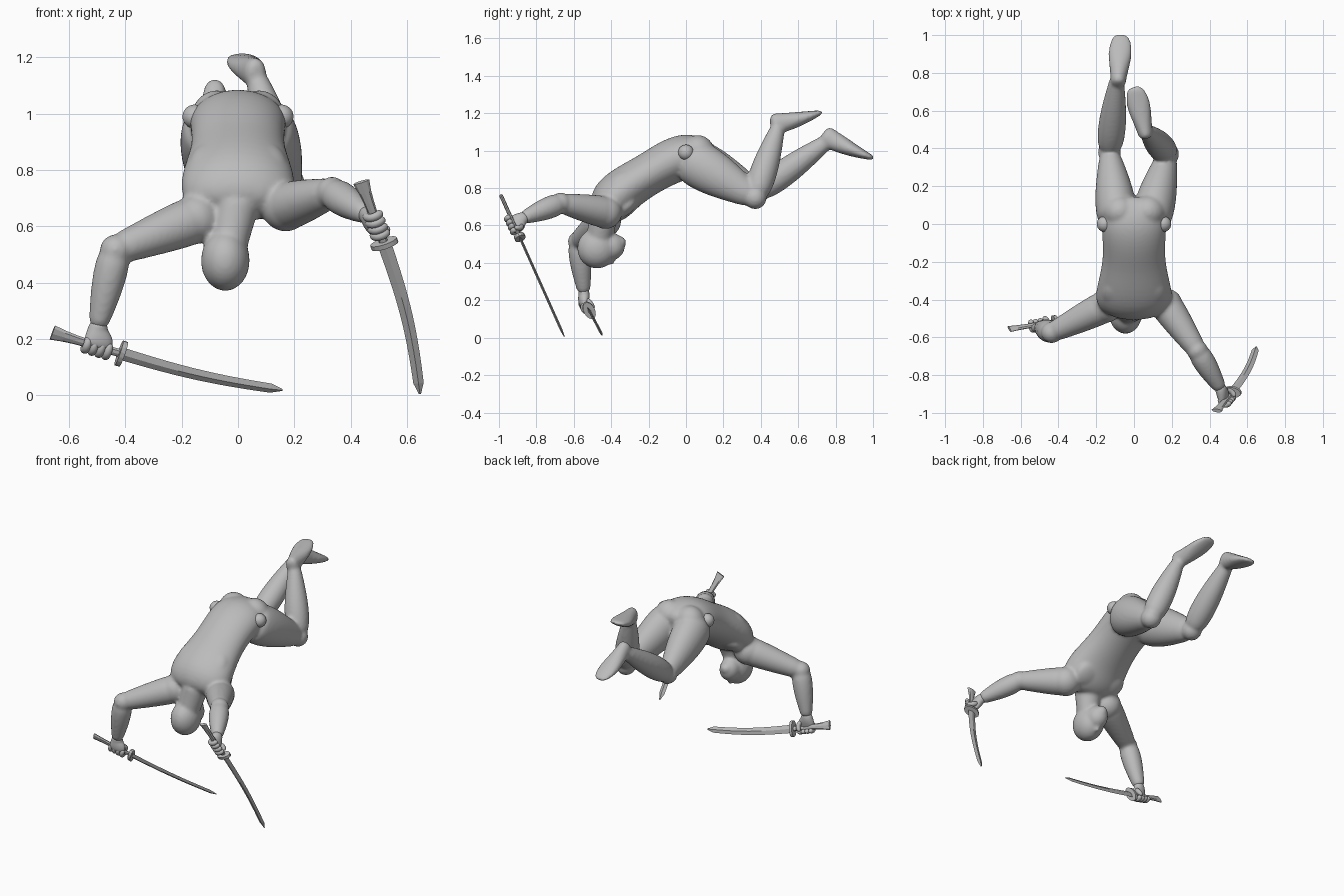
import bpy, bmesh
from math import sin, cos, pi, tau
from mathutils import Vector, Matrix

if "Cube" in bpy.data.objects:
    bpy.data.objects.remove(bpy.data.objects["Cube"])

shade = (.5, .5, .5, 1)
grey = bpy.data.materials.new("plain_grey")
grey.use_nodes = True
grey.diffuse_color = shade
grey.node_tree.nodes["Principled BSDF"].inputs["Base Color"].default_value = shade
X, Y, Z = Matrix.Identity(3)


def steps(count):
    return [i / count for i in range(count + 1)]


def loft(bm, points, radii, hint=X, sides=12):
    """Tube through points; each radius pair is along and across the hint."""
    rings = []
    last = len(points) - 1
    for i, (point, (along, across)) in enumerate(zip(points, radii)):
        tangent = (points[min(i + 1, last)] - points[max(i - 1, 0)]).normalized()
        u = (hint - tangent * hint.dot(tangent)).normalized()
        v = tangent.cross(u)
        angles = [tau * t for t in steps(sides)[:-1]]
        rings.append([bm.verts.new(point + u * along * cos(a) + v * across * sin(a)) for a in angles])
    for lower, upper in zip(rings, rings[1:]):
        for k in range(sides):
            bm.faces.new((lower[k - 1], lower[k], upper[k], upper[k - 1]))
    bm.faces.new(rings[0])
    bm.faces.new(rings[-1])


def limb(bm, start, end, thick, thin, bulge, hint=X, flat=1):
    """Tapered muscle swelling nearest its upper end."""
    points, radii = [], []
    for t in steps(6):
        radius = thick + (thin - thick) * t + bulge * sin(pi * t ** .7)
        points.append(start.lerp(end, t))
        radii.append((radius * flat, radius))
    loft(bm, points, radii, hint)


def blob(bm, centre, radii, tilt=0):
    place = Matrix.Translation(centre) @ Matrix.Rotation(tilt, 4, 'X') @ Matrix.Diagonal((*radii, 1))
    bmesh.ops.create_icosphere(bm, subdivisions=3, radius=1, matrix=place)


def ball(bm, centre, radius):
    blob(bm, centre, (radius, radius, radius))


def foot(bm, heel, toe):
    """Shoe shape hanging under a flat sole line."""
    down = (toe - heel).cross(X).normalized()
    points, radii = [], []
    for t in steps(6):
        depth = .05 * (1 - t ** 1.6) + .01
        width = .04 + .027 * sin(pi * t ** 1.8) * (t < 1)
        points.append(heel.lerp(toe, t) + down * depth)
        radii.append((width, depth))
    loft(bm, points, radii)


def finish(bm, name, levels=0, smooth=True):
    bmesh.ops.recalc_face_normals(bm, faces=bm.faces)
    mesh = bpy.data.meshes.new(name)
    bm.to_mesh(mesh)
    bm.free()
    mesh.materials.append(grey)
    for face in mesh.polygons:
        face.use_smooth = smooth
    part = bpy.data.objects.new(name, mesh)
    bpy.context.collection.objects.link(part)
    if levels:
        rounding = part.modifiers.new("rounding", 'SUBSURF')
        rounding.levels = rounding.render_levels = levels
    return part


def hand(name, wrist, grip, along, flip):
    """Fist closed around a handle running in the given direction."""
    reach = grip - wrist
    reach = (reach - along * reach.dot(along)).normalized()
    out = along.cross(reach) * flip
    bm = bmesh.new()
    # Palm, starting inside the forearm
    knuckle = grip - reach * .015 + out * .015
    palm = [wrist - reach * .03, wrist, wrist.lerp(knuckle, .5), knuckle, knuckle + reach * .02]
    loft(bm, palm, [(.032, .03), (.036, .031), (.05, .031), (.056, .027), (.045, .02)], along)
    # Fingers
    for i in range(4):
        centre = grip + along * (i - 1.5) * .026
        angles = [.5 + 3.7 * t for t in steps(5)]
        curl = [centre + (out * sin(a) - reach * cos(a)) * .028 for a in angles]
        loft(bm, curl, [(.016, .016)] * len(curl), along, 8)
    # Thumb
    thumb = [wrist.lerp(grip, .3) + along * .03, grip - reach * .02 - out * .02 + along * .045,
             grip + reach * .02 - out * .03 + along * .03]
    loft(bm, thumb, [(.016, .016)] * len(thumb), along, 8)
    finish(bm, name, 2)


def sword_and_hand(label, flip, wrist, pommel, guard, tip, bow, hold):
    """Curved sword lying in the plane through its three points and the x axis."""
    normal = (tip - guard).cross(X).normalized()
    along = (guard - pommel).normalized()
    edge = (tip - guard).normalized().cross(normal)

    # Flared grip
    bm = bmesh.new()
    loft(bm, [guard.lerp(pommel, t) for t in steps(6)],
         [(.01, .016 + .014 * t ** 4) for t in steps(6)], normal, 8)
    finish(bm, label + "_sword_grip", smooth=False)

    # Oval guard
    bm = bmesh.new()
    loft(bm, [guard - along * .009, guard + along * .009], [(.03, .05)] * 2, normal, 16)
    finish(bm, label + "_sword_guard", smooth=False)

    # Thin ridged blade
    bm = bmesh.new()
    points, radii = [], []
    for t in steps(14):
        points.append(guard.lerp(tip, t) + edge * bow * sin(pi * t))
        radii.append((.007, .025 - .007 * t) if t < 1 else (.002, .004))
    loft(bm, points, radii, normal, 4)
    finish(bm, label + "_sword_blade", smooth=False)

    hand(label + "_hand", wrist, guard.lerp(pommel, hold), along, flip)


# Arched torso: each station is y, z, half width, half depth
body = bmesh.new()
spine = [(.14, .95, .11, .08), (.08, .97, .165, .11), (0, .975, .182, .13), (-.1, .935, .172, .125),
         (-.2, .875, .172, .116), (-.32, .805, .2, .125), (-.4, .73, .22, .135), (-.46, .64, .17, .08)]
loft(body, [Vector((0, y, z)) for y, z, w, d in spine], [(w, d) for y, z, w, d in spine])
for side in (-1, 1):
    # Buttock, shoulder blade, chest muscle and flank
    blob(body, (side * .075, .065, .985), (.093, .09, .1))
    blob(body, (side * .08, -.37, .815), (.095, .12, .058), .75)
    blob(body, (side * .085, -.32, .7), (.09, .085, .04), .75)

# Neck, skull, jaw, chin and nose, with the face turned down and back
skull = Vector((-.045, -.476, .478))
limb(body, Vector((0, -.43, .7)), skull, .085, .065, 0)
blob(body, skull, (.088, .107, .11))
blob(body, skull + Y * .075 + Z * .01, (.065, .075, .075))
blob(body, skull + Y * .125 + Z * .03, (.035, .032, .035))
blob(body, skull + Y * .07 - Z * .065, (.016, .03, .022), -.7)

# Legs
right_hip, left_hip = Vector((-.085, 0, .965)), Vector((.085, 0, .965))
right_knee, left_knee = Vector((-.13, .38, .775)), Vector((.178, .37, .748))
right_ankle, left_ankle = Vector((-.088, .79, 1.075)), Vector((.06, .5, 1.15))
for hip, knee, ankle in ((right_hip, right_knee, right_ankle), (left_hip, left_knee, left_ankle)):
    limb(body, hip, knee, .118, .062, .03, flat=.86)
    ball(body, knee, .062)
    limb(body, knee, ankle, .058, .035, .027)
foot(body, Vector((-.085, .76, 1.14)), Vector((-.067, 1.015, .965)))
foot(body, Vector((.068, .445, 1.2)), Vector((0, .73, 1.218)))

# Arms
right_shoulder, left_shoulder = Vector((-.15, -.435, .625)), Vector((.17, -.43, .67))
right_elbow, left_elbow = Vector((-.435, -.575, .515)), Vector((.335, -.67, .72))
right_wrist, left_wrist = Vector((-.5, -.545, .235)), Vector((.462, -.878, .638))
for shoulder, elbow, wrist in ((right_shoulder, right_elbow, right_wrist),
                               (left_shoulder, left_elbow, left_wrist)):
    ball(body, shoulder, .09)
    limb(body, shoulder, elbow, .09, .055, .004, Z)
    ball(body, elbow, .057)
    limb(body, elbow, wrist, .056, .034, .014, Y)

# Merge the muscles into one smooth skin
skin = finish(body, "body", 2)
merge = skin.modifiers.new("merge", 'REMESH')
merge.mode, merge.voxel_size, merge.use_smooth_shade = 'VOXEL', .009, True
soften = skin.modifiers.new("soften", 'SMOOTH')
soften.factor, soften.iterations = .5, 10

# Round hip joints
for name, side in (("right_hip_joint", -1), ("left_hip_joint", 1)):
    joint = bmesh.new()
    ball(joint, (side * .155, 0, .99), .043)
    finish(joint, name, 1)

# Swords, each held in a fist
sword_and_hand("right", -1, right_wrist, Vector((-.66, -.556, .222)), Vector((-.415, -.518, .147)),
               Vector((.158, -.45, .018)), .015, .35)
sword_and_hand("left", 1, left_wrist, Vector((.438, -.988, .758)), Vector((.52, -.889, .538)),
               Vector((.647, -.65, .004)), -.018, .32)
